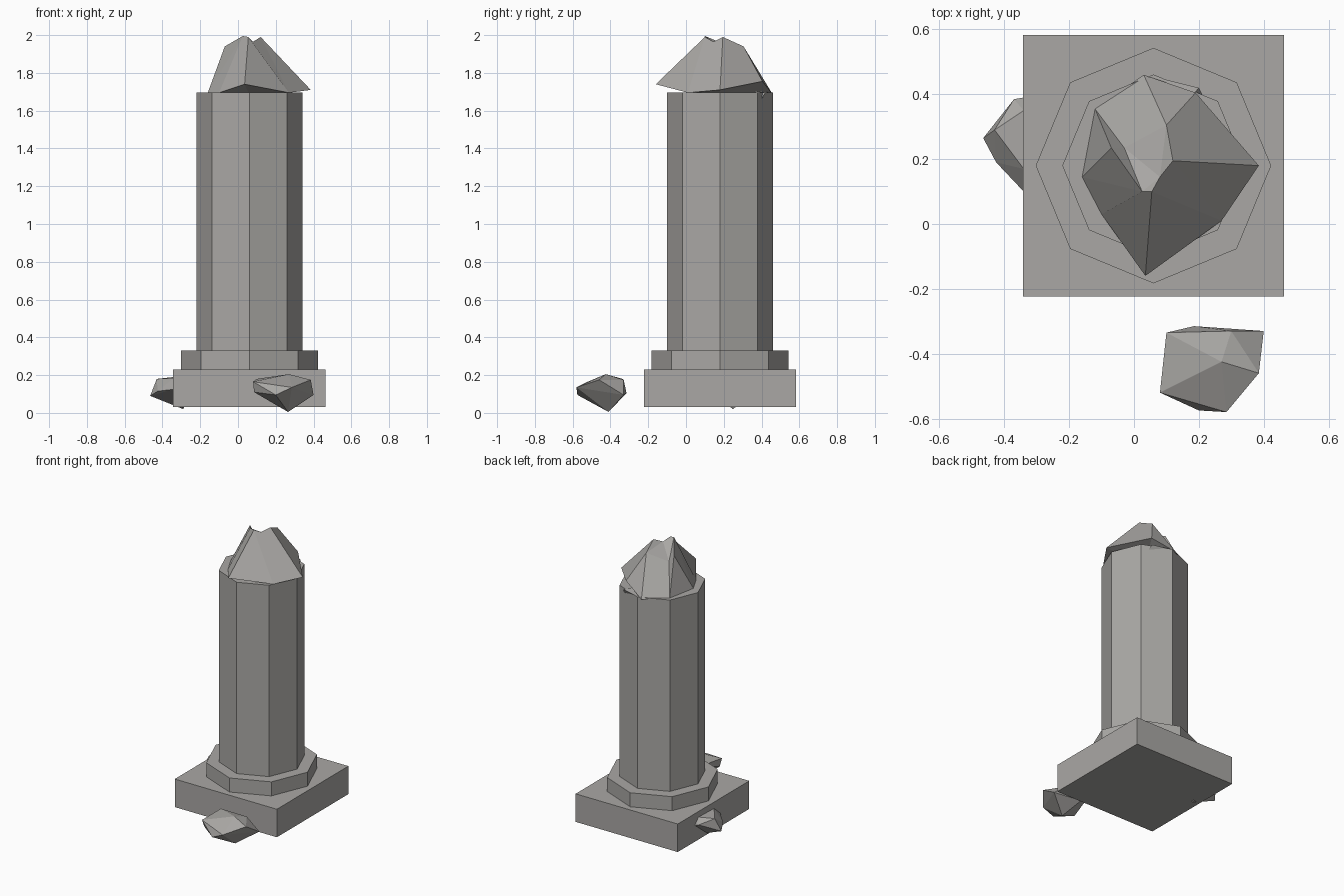
import bpy, bmesh, math

if "Cube" in bpy.data.objects:
    bpy.data.objects.remove(bpy.data.objects["Cube"])

stone = bpy.data.materials.new("warm grey stone")
stone.diffuse_color = (0.40, 0.39, 0.375, 1)
stone.use_nodes = True
stone.node_tree.nodes["Principled BSDF"].inputs["Base Color"].default_value = stone.diffuse_color
CX, CY = 0.06, 0.18   # column axis


def finish(name, bm):
    bmesh.ops.recalc_face_normals(bm, faces=bm.faces[:])
    mesh = bpy.data.meshes.new(name)
    bm.to_mesh(mesh)
    bm.free()
    mesh.materials.append(stone)
    obj = bpy.data.objects.new(name, mesh)
    bpy.context.collection.objects.link(obj)
    return obj


def prism(name, sides, radius, z0, z1, turn=0.0):
    """Upright prism around the column axis."""
    bm = bmesh.new()
    ring = [(CX + radius * math.cos(turn + 2 * math.pi * i / sides),
             CY + radius * math.sin(turn + 2 * math.pi * i / sides)) for i in range(sides)]
    low = [bm.verts.new((x, y, z0)) for x, y in ring]
    top = [bm.verts.new((x, y, z1)) for x, y in ring]
    bm.faces.new(low[::-1])
    bm.faces.new(top)
    for i in range(sides):
        j = (i + 1) % sides
        bm.faces.new((low[i], low[j], top[j], top[i]))
    return finish(name, bm)


def rock(name, points):
    """Faceted boulder wrapped around a few corner points."""
    bm = bmesh.new()
    for p in points:
        bm.verts.new(p)
    out = bmesh.ops.convex_hull(bm, input=bm.verts[:])
    loose = [v for v in bm.verts if not v.link_faces]
    bmesh.ops.delete(bm, geom=loose, context='VERTS')
    return finish(name, bm)


# Square plinth, octagonal collar and octagonal shaft
prism("plinth", 4, 0.403 * math.sqrt(2), 0.035, 0.235, math.pi / 4)
prism("collar", 8, 0.363, 0.235, 0.335)
prism("shaft", 8, 0.281, 0.335, 1.70)

# Broken crown: rim corners, peak corners, notch and dent
P = {
    "b0": (0.035, -0.16, 1.745), "b1": (0.27, 0.01, 1.70), "b2": (0.385, 0.18, 1.715),
    "b3": (0.19, 0.405, 1.76), "b4": (0.03, 0.46, 1.69), "b5": (-0.12, 0.355, 1.70),
    "b6": (-0.16, 0.145, 1.70), "b7": (-0.10, 0.03, 1.70),
    "t0": (0.025, 0.10, 2.0), "t1": (0.055, 0.10, 1.995), "t2": (0.12, 0.195, 1.995),
    "t3": (0.10, 0.305, 1.945), "t4": (-0.07, 0.235, 1.945),
    "n": (0.08, 0.145, 1.97), "d": (-0.03, 0.235, 1.89), "c": (0.06, 0.18, 1.69),
}
FACES = ["b0 b1 t1", "b1 b2 t2", "b1 t2 n t1", "b2 b3 t3 t2", "b3 b4 t3", "t3 b4 b5 d",
         "d b5 t4", "b5 b6 t4", "b6 t0 t4", "b6 b7 t0", "b7 b0 t1 t0",
         "t0 t1 n", "t0 n d", "t0 d t4", "n t2 t3", "n t3 d"]
FACES += [f"b{(i + 1) % 8} b{i} c" for i in range(8)]
bm = bmesh.new()
V = {k: bm.verts.new(p) for k, p in P.items()}
for f in FACES:
    bm.faces.new([V[k] for k in f.split()])
finish("broken_crown", bm)

# Splinter at the back of the crown
rock("crown_splinter", [(0.20, 0.42, 1.70), (0.21, 0.40, 1.67), (0.06, 0.455, 1.70),
                        (0.05, 0.44, 1.68), (0.15, 0.36, 1.71)])

# Fallen boulders
rock("front_boulder", [
    (0.08, -0.52, 0.17), (0.085, -0.50, 0.115), (0.285, -0.58, 0.14), (0.20, -0.575, 0.10),
    (0.385, -0.46, 0.18), (0.40, -0.33, 0.10), (0.10, -0.335, 0.185), (0.185, -0.315, 0.11),
    (0.30, -0.33, 0.18), (0.27, -0.425, 0.21), (0.265, -0.41, 0.01)])
rock("side_boulder", [
    (-0.465, 0.265, 0.095), (-0.43, 0.29, 0.185), (-0.425, 0.19, 0.12), (-0.37, 0.385, 0.16),
    (-0.34, 0.39, 0.15), (-0.34, 0.10, 0.13), (-0.34, 0.17, 0.19), (-0.34, 0.35, 0.195),
    (-0.29, 0.25, 0.025), (-0.24, 0.15, 0.12), (-0.24, 0.35, 0.12)])

# Floor level at zero
low = min(v.co.z for o in bpy.data.objects for v in o.data.vertices)
for o in bpy.data.objects:
    o.location.z -= low - 0.005
